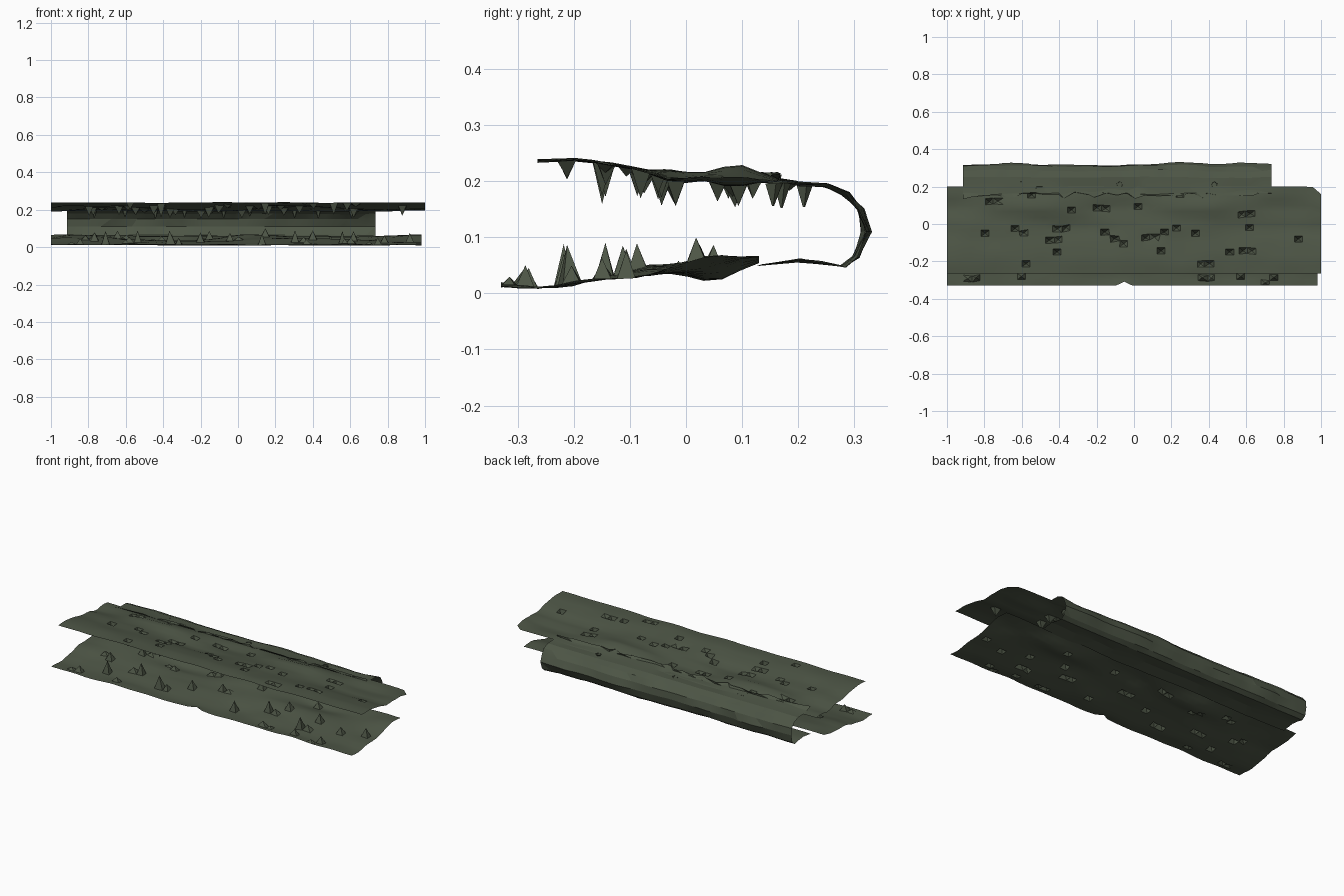
import bpy
import bmesh
import math
import random
from mathutils import Vector, noise

random.seed(4)
cube = bpy.data.objects.get("Cube")
if cube:
    bpy.data.objects.remove(cube)

# One mossy rock colour
rock = bpy.data.materials.new("mossy rock")
colour = (0.075, 0.092, 0.061, 1)
rock.use_nodes = True
rock.diffuse_color = colour
bsdf = rock.node_tree.nodes["Principled BSDF"]
bsdf.inputs["Base Color"].default_value = colour
bsdf.inputs["Roughness"].default_value = 0.9


def finish(name, bm, angle):
    mesh = bpy.data.meshes.new(name)
    bm.to_mesh(mesh)
    bm.free()
    mesh.materials.append(rock)
    obj = bpy.data.objects.new(name, mesh)
    bpy.context.collection.objects.link(obj)
    bpy.ops.object.select_all(action="DESELECT")
    obj.select_set(True)
    bpy.context.view_layer.objects.active = obj
    bpy.ops.object.shade_smooth_by_angle(angle=math.radians(angle))
    return obj


def along(profile, y):
    """Height at y on a list of (y, z) points."""
    for (y0, z0), (y1, z1) in zip(profile, profile[1:]):
        if y <= y1:
            t = max(0, (y - y0) / (y1 - y0))
            return z0 + (z1 - z0) * t
    return profile[-1][1]


def rough(x, y, seed):
    return noise.noise(Vector((x * 6, y * 12, seed)))


def bell(y, centre, width):
    return math.exp(-((y - centre) / width) ** 2)


def rock_sheet(name, x0, x1, y0, y1, height, outline, spikes, direction):
    """Rough sheet whose hollow spikes are pulled out of single cells."""
    bm = bmesh.new()
    bmesh.ops.create_grid(bm, x_segments=46, y_segments=14, size=1)
    for v in bm.verts:
        v.co.x = x0 + (x1 - x0) * (v.co.x + 1) / 2
        v.co.y = y0 + (y1 - y0) * (v.co.y + 1) / 2
    tips = {}

    def add_spike(x, y, length):
        spot = Vector((x, y, 0))
        cells = [f for f in bm.faces if len(f.verts) == 4]
        cell = min(cells, key=lambda f: (f.calc_center_median() - spot).length)
        if not any(v.is_boundary for v in cell.verts):
            shift = (spot - cell.calc_center_median()) * 0.6
            for v in cell.verts:
                v.co += shift
        tip = bmesh.ops.poke(bm, faces=[cell])["verts"][0]
        tips[tip] = length

    for x, y, length in spikes:
        add_spike(x, y, length)
    for x, y, length in spikes[::2]:
        side = random.choice((-1, 1))
        add_spike(x + 0.05 * side, y + random.uniform(-0.02, 0.02), length * 0.45)

    for v in bm.verts:
        x, y = v.co.x, v.co.y
        v.co.z = height(x, y) + direction * tips.get(v, 0)
        v.co.x, v.co.y = outline(x, y)
    if direction < 0:
        bmesh.ops.reverse_faces(bm, faces=bm.faces[:])
    return finish(name, bm, 35)


# Cave floor with stalagmites
floor_profile = [(-0.33, 0.015), (-0.25, 0.009), (-0.15, 0.026), (-0.05, 0.043),
                 (0.05, 0.044), (0.13, 0.06)]


def floor_height(x, y):
    wave = math.sin(x * 7 + 1) * 0.021 * bell(y, 0.05, 0.06)
    dip = math.sin(x * 5) * 0.008 * bell(y, -0.07, 0.05)
    return max(0, along(floor_profile, y) + wave + dip + rough(x, y, 3) * 0.007)


def floor_outline(x, y):
    # Small nick in the front edge
    nick = 0.022 * bell(x, -0.05, 0.025) if y < -0.32 else 0
    return x, y + nick


stalagmites = [
    (-0.84, -0.29, 0.035), (-0.61, -0.28, 0.025), (0.37, -0.29, 0.03), (0.57, -0.28, 0.035),
    (0.75, -0.29, 0.04), (-0.70, -0.22, 0.07), (-0.36, -0.22, 0.072), (0.12, -0.22, 0.06),
    (0.55, -0.21, 0.07), (0.78, -0.15, 0.04), (-0.53, -0.14, 0.065), (-0.20, -0.14, 0.05),
    (0.30, -0.14, 0.065), (0.62, -0.11, 0.05), (-0.77, -0.10, 0.045), (0.40, -0.09, 0.045),
    (-0.05, -0.08, 0.04), (0.92, -0.10, 0.05), (-0.40, -0.01, 0.025), (0.15, 0.02, 0.042),
    (-0.65, 0.03, 0.04), (0.50, 0.05, 0.035), (-0.15, 0.05, 0.045)]
rock_sheet("cave_floor", -1, 0.98, -0.33, 0.13, floor_height, floor_outline,
           stalagmites, 1)

# Cave ceiling with stalactites
ceiling_profile = [(-0.265, 0.236), (-0.19, 0.239), (-0.1, 0.223), (-0.02, 0.208),
                   (0.1, 0.208), (0.2, 0.197)]


def ceiling_height(x, y):
    wave = math.cos(x * 7 - 2.4) * 0.019 * bell(y, 0.09, 0.05)
    ridge = math.sin(x * 6) * 0.011 * bell(y, -0.02, 0.04)
    return along(ceiling_profile, y) + wave + ridge + rough(x, y, 8) * 0.006


def ceiling_outline(x, y):
    # Rounded back corner
    if x > 0.94:
        y -= 0.04 * ((x - 0.94) / 0.06) ** 2 * max(0, y / 0.2)
    return x, y


stalactites = [
    (-0.78, 0.12, 0.04), (-0.79, -0.05, 0.05), (-0.64, -0.03, 0.045), (-0.57, -0.21, 0.035),
    (-0.45, -0.09, 0.045), (-0.41, -0.15, 0.07), (-0.36, -0.02, 0.045), (-0.34, 0.07, 0.04),
    (-0.20, 0.09, 0.04), (-0.16, -0.04, 0.05), (-0.10, -0.08, 0.04), (0.02, 0.10, 0.04),
    (0.06, -0.07, 0.04), (0.14, -0.14, 0.06), (0.17, -0.04, 0.05), (0.33, -0.05, 0.04),
    (0.40, -0.21, 0.03), (0.52, -0.15, 0.06), (0.58, -0.14, 0.04), (0.61, -0.02, 0.045),
    (0.62, 0.06, 0.04), (0.87, -0.08, 0.05), (-0.55, 0.16, 0.035), (0.25, 0.165, 0.035)]
rock_sheet("cave_ceiling", -1, 1, -0.265, 0.2, ceiling_height, ceiling_outline,
           stalactites, -1)

# Faceted back wall, a C-shaped section swept along x
section = [(0.13, 0.05), (0.2, 0.058), (0.245, 0.054), (0.28, 0.048), (0.303, 0.065),
           (0.322, 0.11), (0.31, 0.15), (0.285, 0.178), (0.25, 0.193), (0.2, 0.195),
           (0.165, 0.202), (0.135, 0.214)]
bm = bmesh.new()
rows = []
columns = 30
for i in range(columns + 1):
    row = []
    for j, (y, z) in enumerate(section):
        x = -0.915 + 1.65 * i / columns
        inner = 0 < i < columns
        slide = random.uniform(-0.018, 0.018) if inner else 0
        bulge = rough(x, j * 0.06, 15) * 0.014
        bulge += 0.005 * math.sin(x * 7.5 + 0.5)
        away = Vector((y - 0.22, z - 0.12)).normalized()
        ragged = random.uniform(0, 0.035) if j == len(section) - 1 else 0
        row.append(bm.verts.new((x + slide, y + away.x * bulge + ragged,
                                 z + away.y * bulge * 0.4)))
    rows.append(row)
for a, b in zip(rows, rows[1:]):
    for j in range(len(section) - 1):
        bm.faces.new((a[j], b[j], b[j + 1], a[j + 1]))
bmesh.ops.triangulate(bm, faces=bm.faces[:])
finish("back_wall", bm, 12)

# Hanging spikes under the back of the ceiling
bm = bmesh.new()
for k in range(9):
    x = -0.8 + k * 0.18 + random.uniform(-0.04, 0.04)
    y = random.choice((0.155, 0.17, 0.21))
    length = random.uniform(0.03, 0.045)
    made = bmesh.ops.create_cone(bm, segments=5, radius1=0.002, radius2=0.017,
                                 depth=length, cap_ends=False)
    bmesh.ops.translate(bm, verts=made["verts"], vec=(x, y, 0.196 - length / 2))
finish("back_stalactites", bm, 35)
